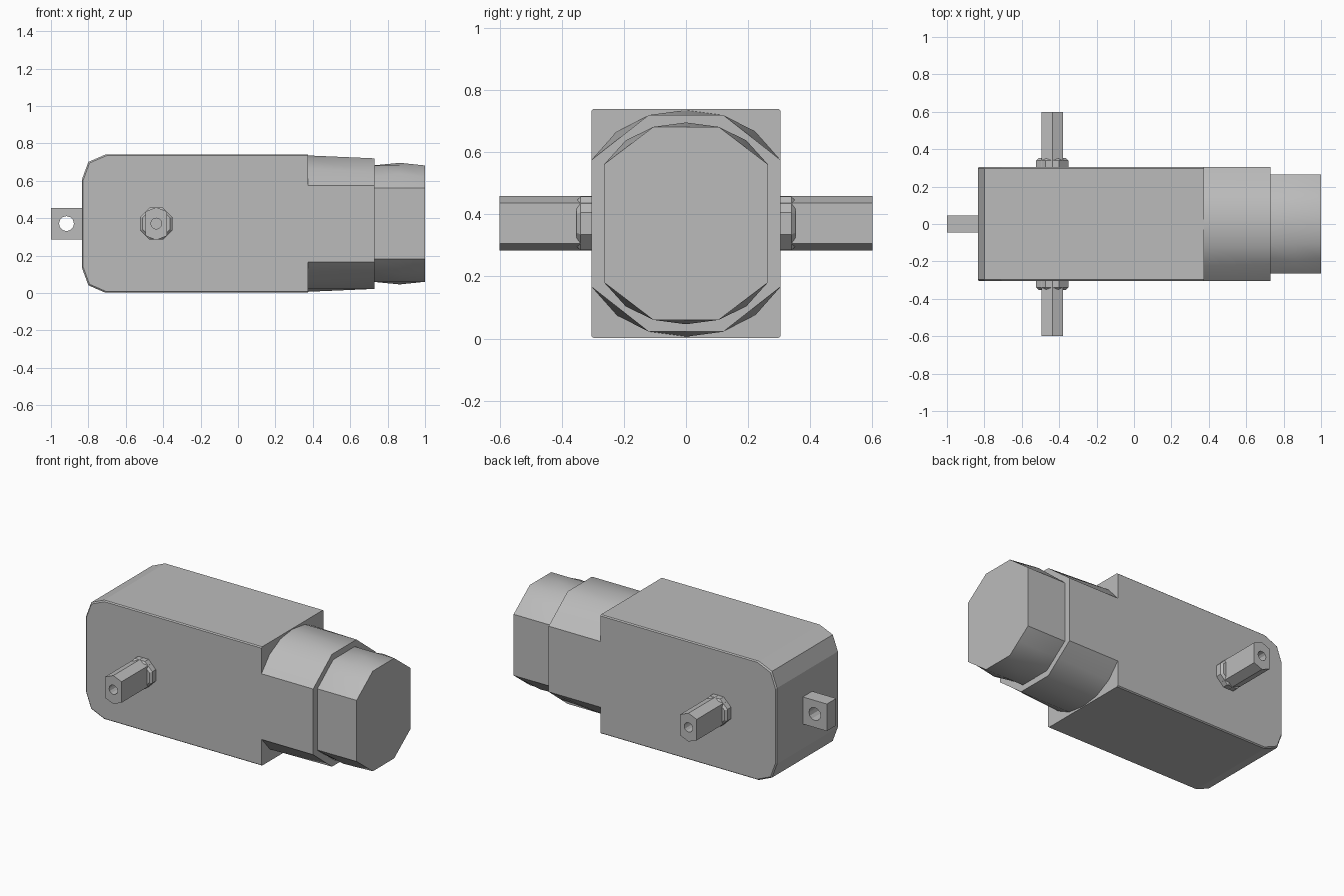
import bpy, bmesh, math
from mathutils import Vector

if "Cube" in bpy.data.objects:
    bpy.data.objects.remove(bpy.data.objects["Cube"], do_unlink=True)

MID = 0.371  # height of the shared centre line
grey = bpy.data.materials.new("neutral grey")
grey.use_nodes = True
grey.diffuse_color = (0.5, 0.5, 0.5, 1)
grey.node_tree.nodes["Principled BSDF"].inputs["Base Color"].default_value = (0.5, 0.5, 0.5, 1)


def activate(ob):
    bpy.ops.object.select_all(action="DESELECT")
    ob.select_set(True)
    bpy.context.view_layer.objects.active = ob


def loft(name, rings, smooth=0):
    """Skin a list of equal-length point rings and cap both ends."""
    bm = bmesh.new()
    loops = [[bm.verts.new(p) for p in ring] for ring in rings]
    n = len(loops[0])
    for a, b in zip(loops, loops[1:]):
        for i in range(n):
            j = (i + 1) % n
            bm.faces.new((a[i], a[j], b[j], b[i]))
    bm.faces.new(loops[0])
    bm.faces.new(loops[-1])
    bmesh.ops.recalc_face_normals(bm, faces=bm.faces)
    mesh = bpy.data.meshes.new(name)
    bm.to_mesh(mesh)
    bm.free()
    mesh.materials.append(grey)
    ob = bpy.data.objects.new(name, mesh)
    bpy.context.collection.objects.link(ob)
    if smooth:
        activate(ob)
        bpy.ops.object.shade_smooth_by_angle(angle=math.radians(smooth))
    return ob


def circle_y(x, y, r, n, turn=0.0):
    """Ring of n points around the y direction."""
    return [(x + r * math.cos(turn + math.tau * i / n), y,
             MID + r * math.sin(turn + math.tau * i / n)) for i in range(n)]


def drill(ob, x, y0, y1, r):
    cutter = loft("hole_cutter", [circle_y(x, y, r, 12) for y in (y0, y1)])
    mod = ob.modifiers.new("hole", "BOOLEAN")
    mod.object = cutter
    mod.operation = "DIFFERENCE"
    mod.solver = "EXACT"
    activate(ob)
    bpy.ops.object.modifier_apply(modifier=mod.name)
    bpy.data.objects.remove(cutter, do_unlink=True)


# Gearbox housing, with chamfered nose and fine side rims
lower = [(0.375, -0.369), (-0.71, -0.369), (-0.80, -0.33), (-0.835, -0.235)]
outline = lower + [(x, -z) for x, z in reversed(lower)]


def housing_ring(y, inset):
    return [(x + inset if x < 0 else x, y, MID + z - math.copysign(inset, z)) for x, z in outline]


loft("gearbox_housing", [housing_ring(-0.305, 0.006), housing_ring(-0.298, 0),
                         housing_ring(0.298, 0), housing_ring(0.305, 0.006)])


# Motor sections: flat sides with a crowned top and bottom
def motor_ring(x, side, shoulder, flat, top, bulge=0.0):
    mid_y, mid_z = (side + flat) / 2, (shoulder + top) / 2
    half = [(side, shoulder), (mid_y + bulge * 0.7, mid_z + bulge * 1.2),
            (flat, top), (0, top + bulge)]
    upper = half + [(-y, z) for y, z in reversed(half[:-1])]
    return [(x, y, MID + z) for y, z in upper] + [(x, -y, MID - z) for y, z in upper]


loft("motor_can", [motor_ring(0.36, 0.305, 0.204, 0.12, 0.349, 0.016),
                   motor_ring(0.73, 0.305, 0.204, 0.12, 0.349)], 32)
loft("motor_end_cap", [motor_ring(0.72, 0.264, 0.19, 0.105, 0.311),
                       motor_ring(0.865, 0.264, 0.19, 0.105, 0.311, 0.014),
                       motor_ring(1.0, 0.264, 0.19, 0.105, 0.311)], 32)

# Output shafts and collars on both sides
SHAFT_X = -0.437
hexagon = [(0.057, -0.065), (0.057, 0.065), (0, 0.088),
           (-0.057, 0.065), (-0.057, -0.065), (0, -0.088)]
for side, label in ((1, "back"), (-1, "front")):
    shaft = loft(label + "_output_shaft",
                 [[(SHAFT_X + x, side * y, MID + z) for x, z in hexagon] for y in (0.29, 0.6)])
    drill(shaft, SHAFT_X, side * 0.5, side * 0.65, 0.029)
    loft(label + "_shaft_collar",
         [circle_y(SHAFT_X, side * y, r, 8, math.pi / 8)
          for y, r in ((0.29, 0.093), (0.34, 0.093), (0.352, 0.08))])

# Mounting tab on the nose, drilled through
tab = loft("mounting_tab", [[(x, y, MID + z) for y, z in
                             ((-0.046, -0.084), (0.046, -0.084), (0.046, 0.084), (-0.046, 0.084))]
                            for x in (-1.0, -0.82)])
drill(tab, -0.917, -0.1, 0.1, 0.04)
